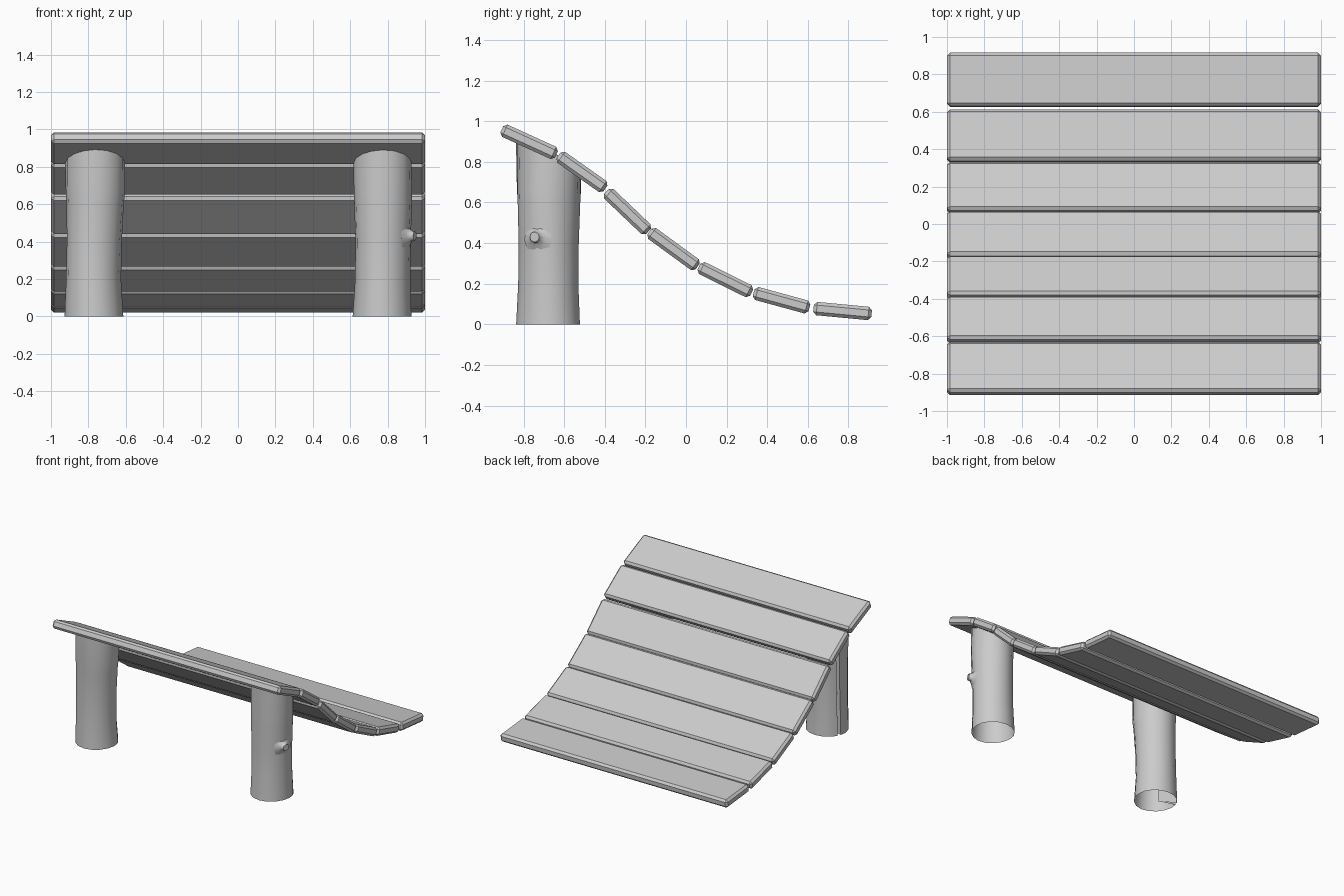
import bpy, bmesh, math
from mathutils import Matrix, Vector

if "Cube" in bpy.data.objects:
    bpy.data.objects.remove(bpy.data.objects["Cube"])

# Plank centre lines in side view: (y0, z0, y1, z1)
PLANKS = [(-.907, .960, -.638, .837), (-.628, .832, -.397, .669),
          (-.392, .654, -.185, .457), (-.180, .457, .057, .284),
          (.064, .284, .323, .156), (.333, .156, .608, .081),
          (.628, .079, .914, .052)]
THICK = .066


def finish(name, bm, smooth=False):
    me = bpy.data.meshes.new(name)
    bm.to_mesh(me)
    bm.free()
    ob = bpy.data.objects.new(name, me)
    bpy.context.collection.objects.link(ob)
    if smooth:
        bpy.ops.object.select_all(action='DESELECT')
        ob.select_set(True)
        bpy.context.view_layer.objects.active = ob
        bpy.ops.object.shade_smooth_by_angle(angle=math.radians(40))
    return ob


def loft(bm, rings):
    for a, b in zip(rings, rings[1:]):
        n = len(a)
        for i in range(n):
            j = (i + 1) % n
            bm.faces.new((a[i], a[j], b[j], b[i]))


def deck_height(y):
    for y0, z0, y1, z1 in PLANKS:
        if y <= y1:
            return z0 + (y - y0) * (z1 - z0) / (y1 - y0)


# Ramp planks: chamfered boards following the curve
for k, (y0, z0, y1, z1) in enumerate(PLANKS):
    bm = bmesh.new()
    size = Matrix.Diagonal((2, math.hypot(y1 - y0, z1 - z0), THICK, 1))
    tilt = Matrix.Rotation(math.atan2(z1 - z0, y1 - y0), 4, 'X')
    place = Matrix.Translation((0, (y0 + y1) / 2, (z0 + z1) / 2))
    bmesh.ops.create_cube(bm, size=1, matrix=size)
    bmesh.ops.bevel(bm, geom=bm.edges[:], offset=.016, segments=1,
                    affect='EDGES', profile=.5)
    bmesh.ops.transform(bm, matrix=place @ tilt, verts=bm.verts)
    finish(f"plank_{k + 1}", bm)


# Log posts: open tubes, cut off inside the deck; one has a full-height split
def post(name, cx, profile, split=None):
    bm = bmesh.new()
    cy, n = -.677, 16
    polar = [(math.tau * i / n, 1) for i in range(n)]
    if split is not None:
        polar = [p for p in polar if abs(p[0] - split) > .12]
        polar += [(split - .09, 1), (split, .15), (split + .09, 1)]
        polar.sort()
    rings = []
    for z, r, dx in profile:
        ring = []
        for a, f in polar:
            rr = f * r * (1 + .015 * math.sin(3 * a + 5 * z))
            x, y = cx + dx + rr * math.cos(a), cy + rr * math.sin(a)
            top = deck_height(y)
            ring.append(bm.verts.new((x, y, min(z, top) if z < .9 else top)))
        rings.append(ring)
    loft(bm, rings)
    return finish(name, bm, True)


post("left_post", -.77, [(0, .157, 0), (.2, .147, -.004), (.4, .147, 0),
                         (.6, .153, .006), (.66, .158, .008), (1, .160, .007)],
     math.radians(157))
post("right_post", .77, [(0, .157, 0), (.2, .148, .002), (.4, .148, .004),
                         (.6, .154, .005), (.66, .155, .005), (1, .156, .004)])

# Branch stub on the right post
bm = bmesh.new()
axis = Vector((math.cos(math.radians(-22)), math.sin(math.radians(-22)), 0))
side = Vector((-axis.y, axis.x, 0))
rings = []
for d, r, drop in [(.135, .075, .012), (.152, .045, .005), (.165, .030, 0), (.185, .025, 0)]:
    c = Vector((.774, -.677, .43 - drop)) + axis * d
    rings.append([bm.verts.new(c + side * r * math.cos(math.tau * i / 10)
                               + Vector((0, 0, r * math.sin(math.tau * i / 10))))
                  for i in range(10)])
loft(bm, rings)
bm.faces.new(rings[-1])
finish("branch_stub", bm, True)
